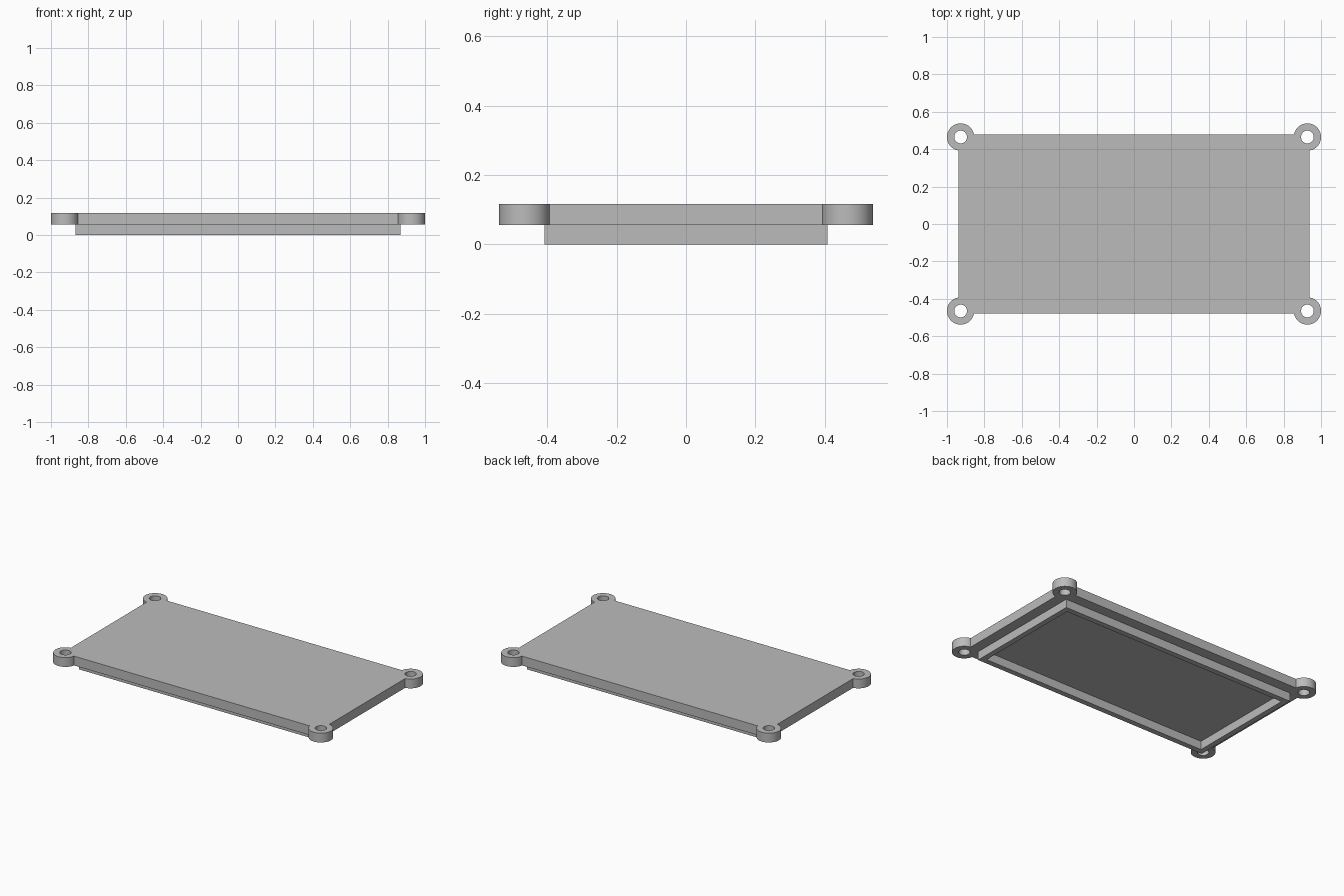
import bpy

if "Cube" in bpy.data.objects:
    bpy.data.objects.remove(bpy.data.objects["Cube"])

TOP, UNDER = 0.117, 0.056          # lid slab heights
SLAB_X, SLAB_Y = 0.938, 0.478      # slab half sizes
LIP_X, LIP_Y, WALL = 0.868, 0.408, 0.036
EAR_X, EAR_Y, EAR_R, HOLE_R = 0.927, 0.465, 0.073, 0.034

grey = bpy.data.materials.new("plain grey")
grey.use_nodes = True
colour = (0.5, 0.5, 0.5, 1)
grey.diffuse_color = colour
grey.node_tree.nodes["Principled BSDF"].inputs["Base Color"].default_value = colour


def box(name, half_x, half_y, low, high):
    bpy.ops.mesh.primitive_cube_add(size=2, location=(0, 0, (low + high) / 2))
    part = bpy.context.object
    part.name = name
    part.scale = (half_x, half_y, (high - low) / 2)
    bpy.ops.object.transform_apply(location=True, scale=True)
    return part


def disc(name, radius, x, y, low, high):
    bpy.ops.mesh.primitive_cylinder_add(vertices=64, radius=radius, depth=high - low,
                                        location=(x, y, (low + high) / 2))
    part = bpy.context.object
    part.name = name
    bpy.ops.object.transform_apply(location=True)
    return part


def combine(body, other, operation):
    other.hide_render = True
    mod = body.modifiers.new(operation.lower(), 'BOOLEAN')
    mod.operation, mod.solver, mod.object = operation, 'EXACT', other
    bpy.context.view_layer.objects.active = body
    bpy.ops.object.modifier_apply(modifier=mod.name)
    bpy.data.objects.remove(other)


# Lid slab with the inset lip below it
lid = box("lid", SLAB_X, SLAB_Y, UNDER, TOP)
combine(lid, box("lip", LIP_X, LIP_Y, 0, UNDER + 0.02), 'UNION')
combine(lid, box("pocket", LIP_X - WALL, LIP_Y - WALL, -0.1, UNDER), 'DIFFERENCE')

# Round screw ears on the corners, then their through holes
corners = [(sx * EAR_X, sy * EAR_Y) for sx in (-1, 1) for sy in (-1, 1)]
for x, y in corners:
    combine(lid, disc("ear", EAR_R, x, y, UNDER, TOP), 'UNION')
for x, y in corners:
    combine(lid, disc("screw_hole", HOLE_R, x, y, -0.1, TOP + 0.1), 'DIFFERENCE')

# Colour and shading
lid.data.materials.clear()
lid.data.materials.append(grey)
for face in lid.data.polygons:
    face.material_index = 0
bpy.ops.object.select_all(action='DESELECT')
lid.select_set(True)
bpy.context.view_layer.objects.active = lid
bpy.ops.object.shade_smooth_by_angle(angle=0.5)
